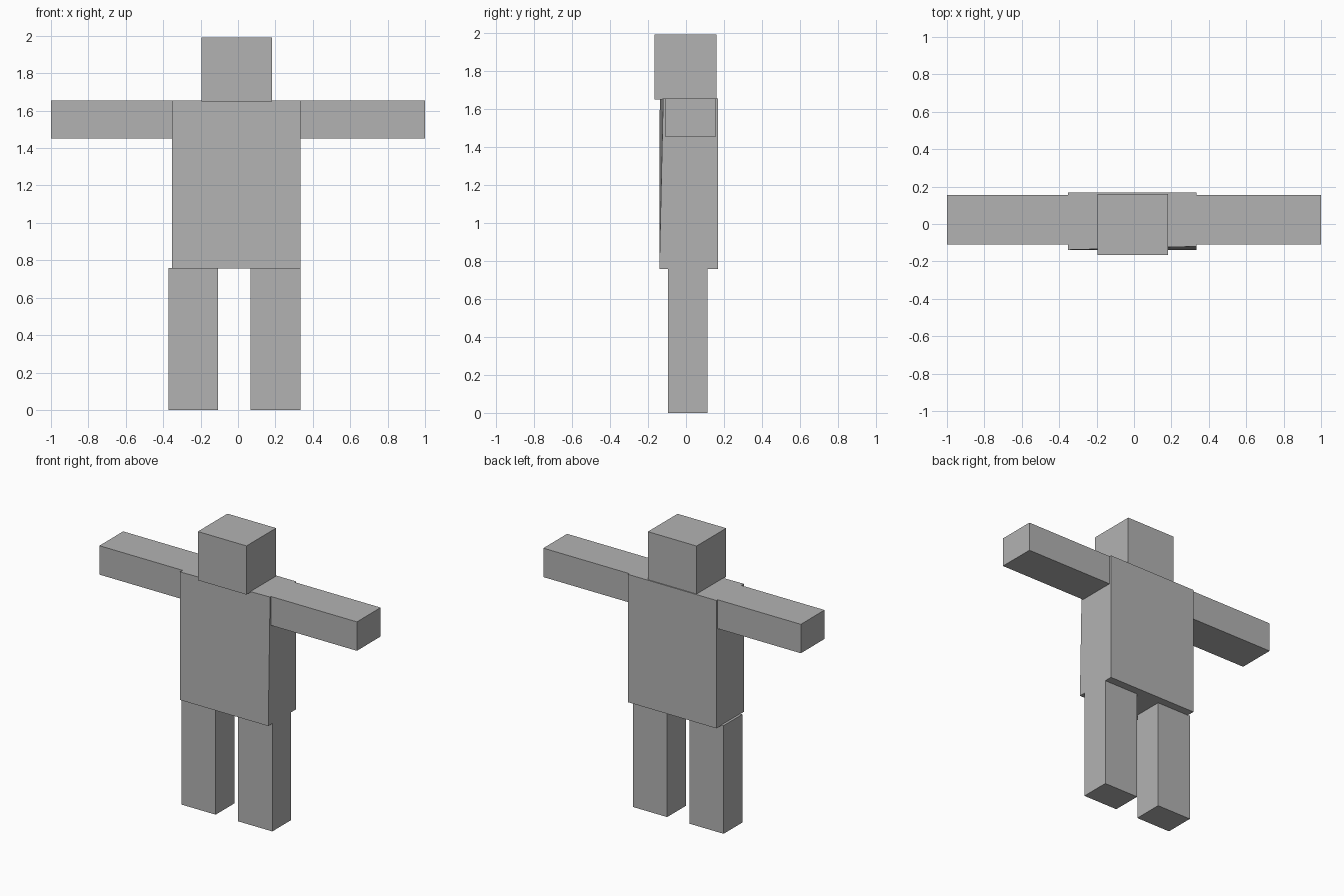
import bpy
import bmesh

if "Cube" in bpy.data.objects:
    bpy.data.objects.remove(bpy.data.objects["Cube"])

grey = bpy.data.materials.new("plain grey")
grey.diffuse_color = (0.45, 0.45, 0.45, 1)
grey.use_nodes = True
grey.node_tree.nodes["Principled BSDF"].inputs["Base Color"].default_value = grey.diffuse_color


def box(name, x, y, z):
    """Block spanning the given (min, max) ranges."""
    bm = bmesh.new()
    bmesh.ops.create_cube(bm, size=1)
    for v in bm.verts:
        v.co = [r[0] if c < 0 else r[1] for c, r in zip(v.co, (x, y, z))]
    mesh = bpy.data.meshes.new(name)
    bm.to_mesh(mesh)
    bm.free()
    mesh.materials.append(grey)
    obj = bpy.data.objects.new(name, mesh)
    bpy.context.collection.objects.link(obj)
    return obj


# Head and torso
box("head", (-0.195, 0.183), (-0.167, 0.161), (1.65, 1.992))
torso = box("torso", (-0.354, 0.333), (-0.14, 0.168), (0.757, 1.655))

# Top front edge of the torso leans slightly back, more on the right
for v in torso.data.vertices:
    if v.co.z > 1 and v.co.y < 0:
        v.co.y = -0.12 if v.co.x > 0 else -0.138

# Outstretched arms
box("left_arm", (-1.0, -0.354), (-0.109, 0.154), (1.452, 1.655))
box("right_arm", (0.333, 1.0), (-0.109, 0.154), (1.452, 1.655))

# Legs
box("left_leg", (-0.371, -0.107), (-0.095, 0.112), (0, 0.76))
box("right_leg", (0.068, 0.333), (-0.095, 0.112), (0, 0.76))
